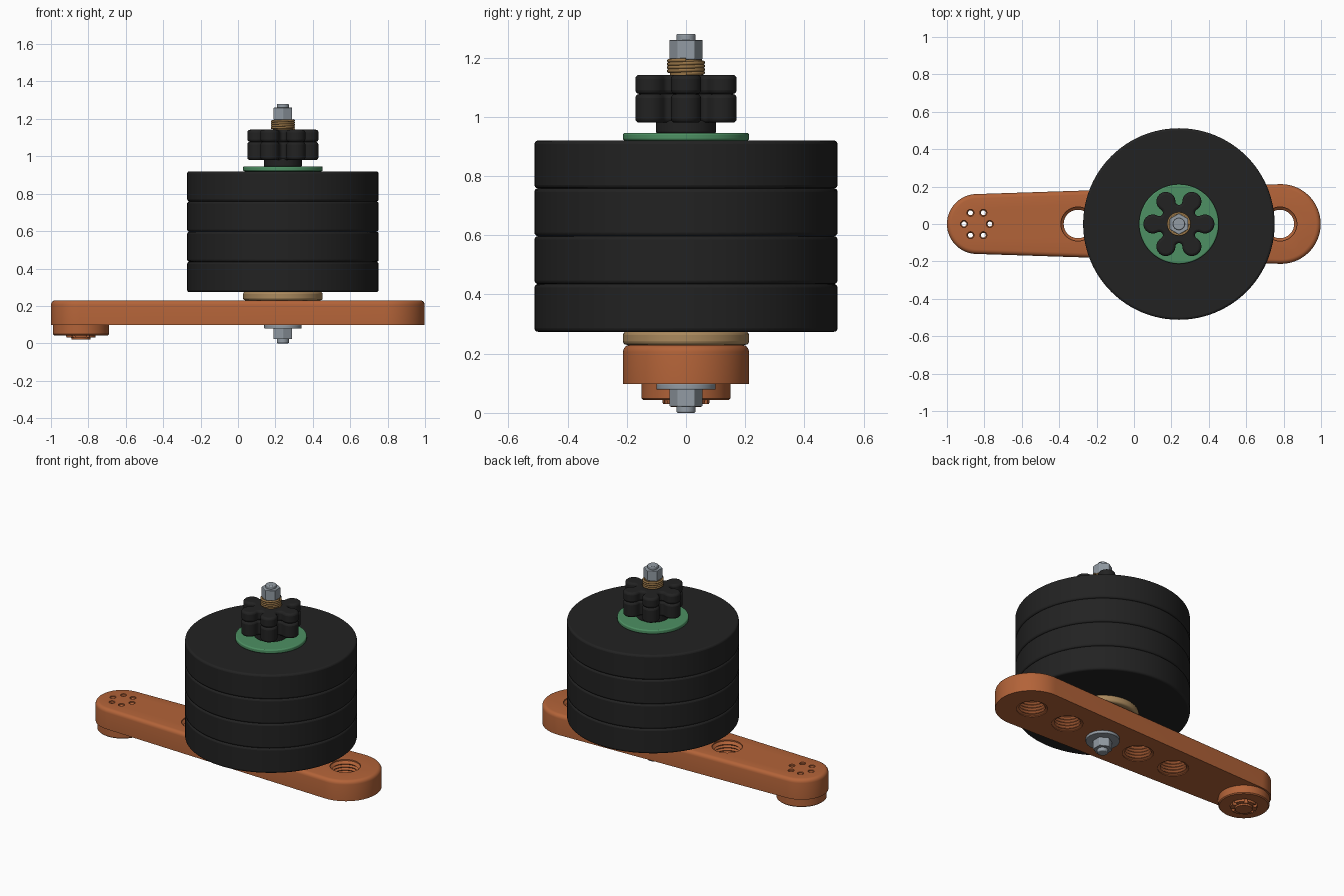
import bpy, bmesh
from math import pi, sin, cos, radians, acos
from mathutils import Matrix

cube = bpy.data.objects.get("Cube")
if cube:
    bpy.data.objects.remove(cube, do_unlink=True)

AXIS = 0.24          # x of the bolt
PIVOT = -0.84        # x of the small end of the arm
TIP = 0.785          # x of the large end of the arm


def material(name, rgb, rough=0.6):
    m = bpy.data.materials.new(name)
    m.use_nodes = True
    m.diffuse_color = (*rgb, 1)
    node = m.node_tree.nodes["Principled BSDF"]
    node.inputs["Base Color"].default_value = (*rgb, 1)
    node.inputs["Roughness"].default_value = rough
    return m


ORANGE = material("burnt orange", (0.45, 0.125, 0.04))
BLACK = material("black rubber", (0.016, 0.016, 0.016))
GREEN = material("green", (0.075, 0.28, 0.125))
TAN = material("tan", (0.40, 0.25, 0.11))
BRONZE = material("bronze", (0.30, 0.17, 0.06))
STEEL = material("steel grey", (0.29, 0.33, 0.37))


def finish(bm, name, mat, bevel=0.0, segments=3):
    """Turn a bmesh into a smooth-shaded object, with optional rounded edges."""
    bmesh.ops.recalc_face_normals(bm, faces=bm.faces)
    mesh = bpy.data.meshes.new(name)
    bm.to_mesh(mesh)
    bm.free()
    ob = bpy.data.objects.new(name, mesh)
    bpy.context.collection.objects.link(ob)
    if mat:
        mesh.materials.append(mat)
    if bevel:
        mod = ob.modifiers.new("rounding", "BEVEL")
        mod.width, mod.segments = bevel, segments
        mod.limit_method, mod.angle_limit = "ANGLE", radians(40)
    return ob


def smooth(ob):
    bpy.ops.object.select_all(action="DESELECT")
    ob.select_set(True)
    bpy.context.view_layer.objects.active = ob
    bpy.ops.object.shade_smooth_by_angle(angle=radians(35))
    return ob


def disc(name, mat, x, r, z0, z1, bevel=0.0, sides=64):
    bm = bmesh.new()
    bmesh.ops.create_cone(bm, cap_ends=True, segments=sides, radius1=r, radius2=r,
                          depth=z1 - z0,
                          matrix=Matrix.Translation((x, 0, (z0 + z1) / 2)))
    ob = finish(bm, name, mat, bevel)
    return ob if sides == 6 else smooth(ob)


def lathe(name, mat, x, y, profile, sides):
    """Revolve (radius, z) points that start and end on the axis."""
    bm = bmesh.new()
    pts = [bm.verts.new((r, 0, z)) for r, z in profile]
    edges = [bm.edges.new(pair) for pair in zip(pts, pts[1:])]
    bmesh.ops.spin(bm, geom=pts + edges, cent=(0, 0, 0), axis=(0, 0, 1),
                   angle=2 * pi, steps=sides, use_merge=False)
    bmesh.ops.remove_doubles(bm, verts=bm.verts, dist=1e-5)
    bmesh.ops.translate(bm, verts=bm.verts, vec=(x, y, 0))
    return finish(bm, name, mat)


def prism(outline, z0, z1):
    bm = bmesh.new()
    face = bm.faces.new([bm.verts.new((x, y, z0)) for x, y in outline])
    ext = bmesh.ops.extrude_face_region(bm, geom=[face])["geom"]
    bmesh.ops.translate(bm, verts=[g for g in ext if isinstance(g, bmesh.types.BMVert)],
                        vec=(0, 0, z1 - z0))
    return bm


def arc(cx, cy, r, a0, a1, n):
    return [(cx + r * cos(a0 + (a1 - a0) * i / n), cy + r * sin(a0 + (a1 - a0) * i / n))
            for i in range(n + 1)]


def cut(target, cutter):
    mod = target.modifiers.new("hole", "BOOLEAN")
    mod.object, mod.solver, mod.operation = cutter, "EXACT", "DIFFERENCE"
    bpy.ops.object.select_all(action="DESELECT")
    target.select_set(True)
    bpy.context.view_layer.objects.active = target
    bpy.ops.object.modifier_apply(modifier=mod.name)


# Tapered arm with a rounded top edge
R0, R1 = 0.16, 0.213
tangent = acos((R0 - R1) / (TIP - PIVOT))
outline = (arc(TIP, 0, R1, -tangent, tangent, 40)
           + arc(PIVOT, 0, R0, tangent, 2 * pi - tangent, 40))
bm = prism(outline, 0.098, 0.23)
top = [e for e in bm.edges if all(v.co.z > 0.2 for v in e.verts)]
bmesh.ops.bevel(bm, geom=top, offset=0.024, segments=4, profile=0.5, affect="EDGES")
arm = finish(bm, "arm", ORANGE)

# Stepped boss under the small end
boss = lathe("pivot_boss", ORANGE, PIVOT, 0,
             [(0, 0.02), (0.05, 0.02), (0.052, 0.03), (0.078, 0.03), (0.08, 0.043),
              (0.144, 0.043), (0.15, 0.049), (0.15, 0.0975), (0, 0.0975)], 64)

# Threaded holes along the arm, with wide mouths
thread = [(0, 0.08), (0.092, 0.08), (0.092, 0.102)]
for i in range(6):
    z = 0.108 + i * 0.02
    thread += [(0.076, z), (0.087, z + 0.01)]
thread = thread[:-1] + [(0.091, 0.222), (0.091, 0.25), (0, 0.25)]
cutters = []
for i in (-2, -1, 1, 2):
    c = lathe("thread_cutter", None, AXIS + 0.27 * i, 0, thread, 40)
    cut(arm, c)
    cutters.append(c)

# Ring of six small holes through arm and boss
for i in range(6):
    a = i * pi / 3
    c = lathe("pin_cutter", None, PIVOT + 0.069 * cos(a), 0.069 * sin(a),
              [(0, 0), (0.013, 0), (0.013, 0.216), (0.019, 0.222), (0.019, 0.25), (0, 0.25)], 16)
    cut(arm, c)
    cut(boss, c)
    cutters.append(c)
for c in cutters:
    bpy.data.objects.remove(c, do_unlink=True)
smooth(arm)
smooth(boss)

# Weight stack between two washers
disc("lower_washer", TAN, AXIS, R1, 0.23, 0.275, 0.012)
STEP = 0.1615
for i in range(4):
    z = 0.274 + i * STEP
    disc(f"weight_disc_{i + 1}", BLACK, AXIS, 0.512, z, z + STEP, 0.012, 96)
disc("upper_washer", GREEN, AXIS, R1, 0.92, 0.946, 0.007)

# Six-lobed hand knob in two layers on a round collar
LOBE, REACH = 0.051, 0.139
valley = REACH * cos(pi / 6)
star = []
for i in range(6):
    a, b = i * pi / 3, i * pi / 3 + pi / 6
    star += arc(REACH * cos(a), REACH * sin(a), LOBE, a - 2 * pi / 3, a + 2 * pi / 3, 18)
    star += arc(valley * cos(b), valley * sin(b), REACH / 2 - LOBE,
                b - pi / 2, b - 3 * pi / 2, 8)[1:-1]
star = [(AXIS + x, y) for x, y in star]
for name, z0, z1 in (("knob_lower", 0.98, 1.077), ("knob_upper", 1.077, 1.142)):
    smooth(finish(prism(star, z0, z1), name, BLACK, 0.014))
disc("knob_collar", BLACK, AXIS, 0.102, 0.945, 0.99, 0.006)

# Coil spring above the knob
TURNS, PER = 4, 24
curve = bpy.data.curves.new("spring", "CURVE")
curve.dimensions, curve.bevel_depth, curve.bevel_resolution = "3D", 0.0065, 2
curve.use_fill_caps = True
spline = curve.splines.new("POLY")
spline.points.add(TURNS * PER)
for i, p in enumerate(spline.points):
    a = 2 * pi * i / PER
    p.co = (AXIS + 0.058 * cos(a), 0.058 * sin(a), 1.146 + 0.046 * i / (TURNS * PER), 1)
curve.materials.append(BRONZE)
bpy.context.collection.objects.link(bpy.data.objects.new("spring", curve))
disc("spring_sleeve", BRONZE, AXIS, 0.054, 1.13, 1.194)

# Threaded rod, nuts and bottom washer
disc("bolt_rod", STEEL, AXIS, 0.032, 0.0, 1.28, 0.005, 32)
for name, z0, z1 in (("top_nut", 1.194, 1.26), ("bottom_nut", 0.022, 0.08)):
    disc(name, STEEL, AXIS, 0.057, z0, z1, 0.003, 6)
disc("bottom_washer", STEEL, AXIS, 0.1, 0.079, 0.0985, 0.003)
